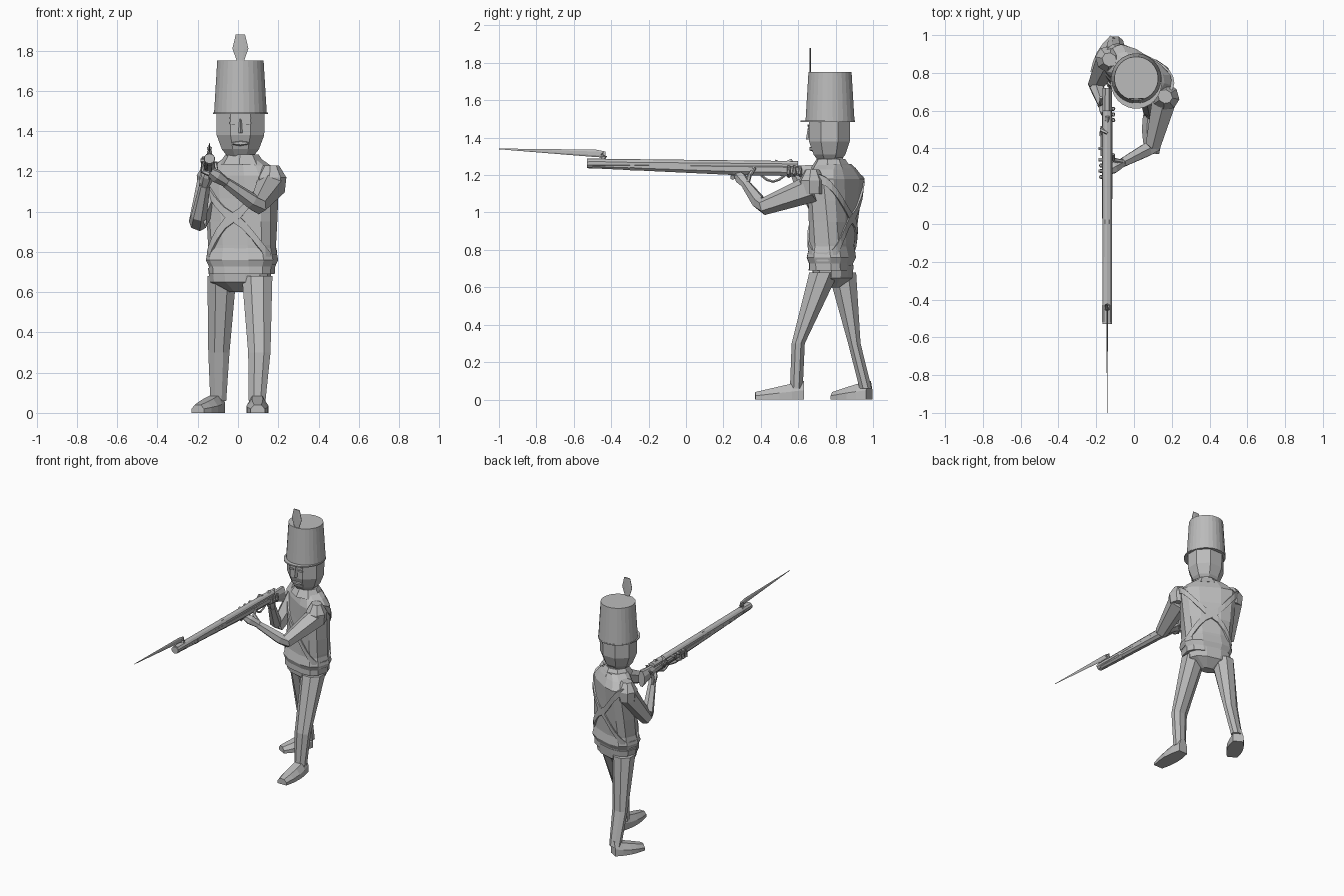
import bpy, bmesh
from math import sin, cos, pi, radians
from mathutils import Vector

cube = bpy.data.objects.get("Cube")
if cube:
    bpy.data.objects.remove(cube, do_unlink=True)

grey = bpy.data.materials.new("plain_grey")
grey.use_nodes = True
grey.diffuse_color = (.5, .5, .5, 1)
grey.node_tree.nodes["Principled BSDF"].inputs["Base Color"].default_value = grey.diffuse_color


def signed_power(value, power):
    return abs(value) ** power * (1 if value > 0 else -1)


def ring(centre, u, v, sides=8, power=1):
    """Points round a centre, spanned by two half-axis vectors."""
    points = []
    for i in range(sides):
        angle = 2 * pi * (i + .5) / sides
        across = signed_power(cos(angle), power)
        along = signed_power(sin(angle), power)
        points.append(Vector(centre) + Vector(u) * across + Vector(v) * along)
    return points


def loft(name, rings, closed=False):
    """Skin a row of equal rings, capped unless closed into a loop."""
    bm = bmesh.new()
    rows = [[bm.verts.new(point) for point in points] for points in rings]
    pairs = list(zip(rows, rows[1:]))
    if closed:
        pairs.append((rows[-1], rows[0]))
    else:
        bm.faces.new(rows[0])
        bm.faces.new(rows[-1])
    for lower, upper in pairs:
        for i in range(len(lower)):
            bm.faces.new((lower[i - 1], lower[i], upper[i], upper[i - 1]))
    bmesh.ops.recalc_face_normals(bm, faces=bm.faces)
    mesh = bpy.data.meshes.new(name)
    bm.to_mesh(mesh)
    bm.free()
    mesh.materials.append(grey)
    bpy.context.collection.objects.link(bpy.data.objects.new(name, mesh))


def level(x, y, z, width, depth, turn=0, sides=8, power=1):
    """Horizontal ring, turned about the vertical."""
    a = radians(turn)
    return ring((x, y, z), (width * cos(a), width * sin(a), 0),
                (-depth * sin(a), depth * cos(a), 0), sides, power)


def tube(name, points, radii, sides=6):
    """Limb through joints, with a radius at each."""
    points = [Vector(point) for point in points]
    rings = []
    for i, (point, radius) in enumerate(zip(points, radii)):
        heading = points[min(i + 1, len(points) - 1)] - points[max(i - 1, 0)]
        turn = heading.to_track_quat('Z', 'Y')
        rings.append(ring(point, turn @ Vector((radius, 0, 0)), turn @ Vector((0, radius, 0)), sides))
    loft(name, rings)


def bar(name, x, stations, sides=8):
    """Bar running front to back through stations of y, z, half width and half height."""
    loft(name, [ring((x, y, z), (width, 0, 0), (0, 0, height), sides)
                for y, z, width, height in stations])


# Jacket: widening upwards and twisting towards the rear shoulder
HIP_TURN, TURN = -15, -32
MID_X, MID_Y = .02, .775
WAIST, CHEST = .72, 1.18


def jacket_ring(z, spread=0, sides=12):
    rise = (z - WAIST) / (CHEST - WAIST)
    return level(MID_X, MID_Y + .025 * rise, z, .16 + .035 * rise + spread, .105 + spread,
                 HIP_TURN + (TURN - HIP_TURN) * rise, sides, .7)


loft("jacket", [jacket_ring(WAIST + (CHEST - WAIST) * k / 4) for k in range(5)] +
     [level(MID_X, .795, 1.23, .15, .085, TURN, 12, .7),
      level(MID_X, .79, 1.26, .1, .075, TURN, 12, .7)])
loft("jacket_hem", [jacket_ring(WAIST), jacket_ring(WAIST + .04, .015), jacket_ring(WAIST + .1)])
loft("waist_belt", [jacket_ring(z, .003) for z in (WAIST - .03, WAIST + .01)])
loft("hips", [level(.01, MID_Y + .01, WAIST - drop, width, width * .65, HIP_TURN, 12, .8)
              for drop, width in ((.12, .05), (.07, .15), (0, .16))])
loft("collar", [level(MID_X, .775, z, r, r * .9, TURN) for z, r in ((1.235, .12), (1.285, .085))])
loft("neck", [level(MID_X, .775, z, .07, .07) for z in (1.24, 1.34)])

# Crossed straps wrapping the jacket
STRAP_SIDES = 24
for label, side in (("left", 1), ("right", -1)):
    sections = []
    for i in range(STRAP_SIDES):
        swing = cos(2 * pi * (i + .5) / STRAP_SIDES)
        middle = .97 + side * .21 * swing
        corners = ((-1, -1), (1, -1), (1, 1), (-1, 1))
        sections.append([jacket_ring(middle + up * .025, out * .008, STRAP_SIDES)[i]
                         for up, out in corners])
    loft(label + "_cross_strap", sections, closed=True)


# Legs in mid stride, shoes with a low tapered toe
def leg(label, hip, knee, ankle, bulk):
    shapes = ((hip, .082, .085), (knee, .06, .038), (ankle, .045, .037))
    loft(label + "_leg", [level(*joint, width * bulk, depth * bulk) for joint, width, depth in shapes])


def shoe(label, heel, toe):
    heel, toe = Vector(heel), Vector(toe)
    side = (toe - heel).normalized().cross(Vector((0, 0, 1)))
    rings = []
    for step in range(5):
        part = step / 4
        width = .035 + .02 * sin(pi * part)
        top = .1 - .06 * part
        outline = ((-1, 0), (1, 0), (1, top / 2), (.5, top), (-.5, top), (-1, top / 2))
        rings.append([heel.lerp(toe, part) + side * width * across + Vector((0, 0, up))
                      for across, up in outline])
    loft(label + "_shoe", rings)


leg("left", (.095, .738, .68), (.106, .6, .3), (.095, .59, .06), 1)
leg("right", (-.08, .835, .68), (-.095, .9, .3), (-.098, .96, .06), .95)
shoe("left", (.095, .63, 0), (.098, .37, 0))
shoe("right", (-.095, .98, 0), (-.2, .79, 0))

# Head and face
FACE_X, FACE_Y = .012, .655
loft("head", [level(FACE_X, .767, z, width, width * .92)
              for z, width in ((1.275, .07), (1.31, .1), (1.38, .128), (1.5, .13))])
loft("nose", [level(FACE_X, FACE_Y + .01, z, width, width * 2, 0, 6)
              for z, width in ((1.39, .012), (1.46, .006))])
bar("moustache", FACE_X, [(FACE_Y + .004, 1.34, .04, .008), (FACE_Y + .04, 1.34, .06, .02)], 6)
for label, side in (("left", 1), ("right", -1)):
    for part, z, height in (("eye", 1.44, .008), ("brow", 1.465, .005)):
        bar(label + "_" + part, FACE_X + side * .036,
            [(y, z, .02, height) for y in (FACE_Y - .005, FACE_Y + .03)], 6)

# Tall hat, brim and plume
HAT_Z, HAT_TOP = 1.485, 1.75
loft("hat", [level(FACE_X, .77, z, r, r, 0, 28) for z, r in ((HAT_Z, .132), (HAT_TOP, .116))])
loft("hat_brim", [level(FACE_X, .757, z, .137, .147, 0, 28) for z in (HAT_Z, HAT_Z + .008)])
loft("plume", [level(FACE_X, .664, HAT_TOP + rise, width, .004)
               for rise, width in ((-.05, .015), (0, .02), (.06, .043), (.13, .025))])

# Arms, raised to hold the gun
LEFT_ELBOW, RIGHT_ELBOW = Vector((.1, .41, 1.03)), Vector((-.202, .74, .935))
LEFT_WRIST, RIGHT_WRIST = Vector((-.06, .325, 1.145)), Vector((-.165, .63, 1.13))
for label, shoulder, elbow, wrist in (("left", (.165, .675, 1.13), LEFT_ELBOW, LEFT_WRIST),
                                      ("right", (-.13, .87, 1.14), RIGHT_ELBOW, RIGHT_WRIST)):
    shoulder = Vector(shoulder)
    bend = elbow.lerp(wrist, .2)
    tube(label + "_arm", (shoulder, elbow, bend, wrist), (.075, .045, .04, .027))
    loft(label + "_shoulder_flap", [level(shoulder.x, shoulder.y, shoulder.z + rise, r, r * .9, TURN)
                                    for rise, r in ((-.03, .07), (.04, .078), (.1, .04))])

# Hands with fingers gripping the stock
GUN = -.142
PALM = (.024, .034, .024)
FINGER = (.013, .012, .008)
LEFT_GRIP, RIGHT_GRIP = Vector((GUN, .28, 1.2)), Vector((GUN, .58, 1.21))
for label, wrist, grip, inward in (("left", LEFT_WRIST, LEFT_GRIP, 1), ("right", RIGHT_WRIST, RIGHT_GRIP, -1)):
    tube(label + "_palm", (wrist, wrist.lerp(grip, .6), grip), PALM)
    near, far = Vector((.033 * inward, 0, 0)), Vector((-.033 * inward, 0, 0))
    forward, up = Vector((0, .03, 0)), Vector((0, 0, .04))
    tube(label + "_thumb", (wrist + near * .5, grip + near + forward * 2, grip + near + forward * 3 + up), FINGER)
    for k in range(3):
        shift = forward * (k - 1)
        tube(label + "_finger_" + str(k), (grip + shift - up / 3, grip + far + shift, grip + far + shift + up),
             FINGER)

# Long gun: stock, barrel and bands
MUZZLE, BORE = -.53, 1.263
bar("gun_stock", GUN, [(MUZZLE + .03, 1.253, .024, .018), (.25, 1.232, .03, .034), (.5, 1.23, .031, .036),
                       (.6, 1.22, .028, .034), (.72, 1.2, .026, .06)])
bar("gun_barrel", GUN, [(MUZZLE, BORE, .027, .025), (.6, BORE - .01, .025, .022)], 10)
for label, y in (("front", -.3), ("rear", 0)):
    bar(label + "_barrel_band", GUN, [(end, BORE - .01, .028, .031) for end in (y, y + .025)])

# Firing lock, screws and trigger guard
bar("lock_plate", GUN - .028, [(y, 1.24, .008, .017) for y in (.36, .52)], 6)
for k in range(3):
    y = .28 + k * .06
    tube("lock_screw_" + str(k), ((GUN, y, BORE - .01), (GUN - .045, y, BORE - .01)), (.01, .01))
tube("gun_hammer", ((GUN - .03, .47, 1.24), (GUN - .03, .5, 1.265), (GUN, .48, 1.275)), FINGER, 5)
tube("rear_sight", ((GUN, .54, BORE), (GUN, .57, BORE + .015)), FINGER, 5)
tube("trigger_guard", [(GUN, .4 + .13 * k / 4, 1.2 - .035 * sin(pi * k / 4)) for k in range(5)], [.007] * 5, 5)

# Bayonet: socket, elbow and tapering blade
BLADE = MUZZLE + .1
bar("bayonet_socket", GUN, [(y, BORE, .028, .027) for y in (MUZZLE + .01, BLADE)], 10)
tube("bayonet_elbow", [(GUN, BLADE - .02 + .015 * sin(pi * k / 2), 1.285 + .015 * k) for k in range(3)], [.014] * 3)
bar("bayonet_blade", GUN, [(-1, 1.34, .001, .002), (BLADE - .05, 1.316, .005, .02), (BLADE, 1.31, .006, .016)], 6)
